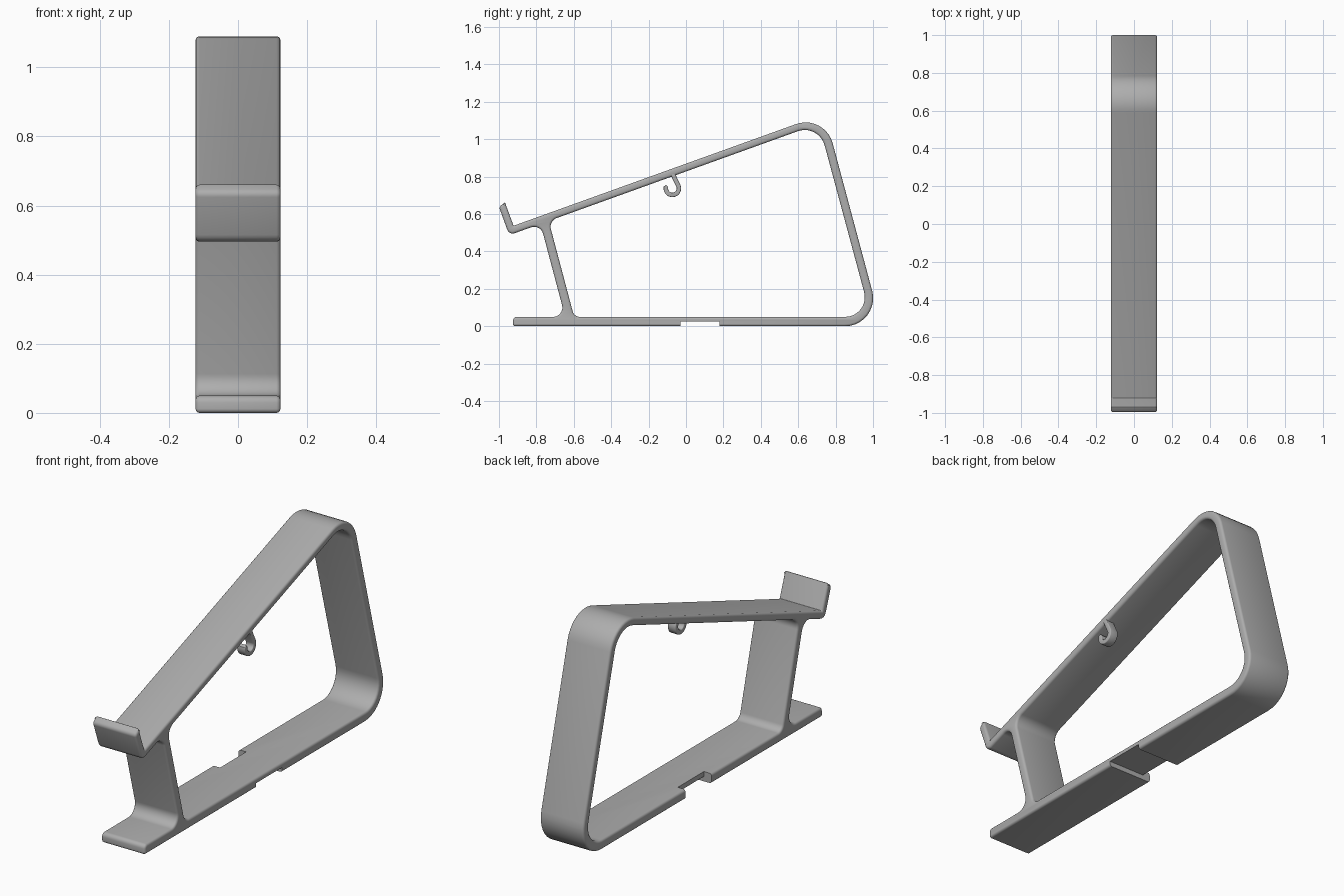
import bpy, bmesh, math
from mathutils import Matrix, Vector

if "Cube" in bpy.data.objects:
    bpy.data.objects.remove(bpy.data.objects["Cube"])

WIDTH, BEVEL = 0.246, 0.012
# Profile plane (u, v) maps to world (y, z); extrusion runs along x
SIDEWAYS = Matrix(((0, 0, 1, 0), (1, 0, 0, 0), (0, 1, 0, 0), (0, 0, 0, 1)))

grey = bpy.data.materials.new("satin_grey")
grey.use_nodes = True
COLOUR = (0.42, 0.42, 0.42, 1)
grey.diffuse_color = COLOUR
grey.node_tree.nodes["Principled BSDF"].inputs["Base Color"].default_value = COLOUR


def rounded(corners, steps=10):
    """Polygon of (y, z, radius) corners with each corner turned into an arc."""
    out = []
    for i, (y, z, r) in enumerate(corners):
        p = Vector((y, z))
        a = (Vector(corners[i - 1][:2]) - p).normalized()
        b = (Vector(corners[(i + 1) % len(corners)][:2]) - p).normalized()
        half = a.angle(b) / 2
        centre = p + (a + b).normalized() * r / math.sin(half)
        start = p + a * r / math.tan(half) - centre
        end = p + b * r / math.tan(half) - centre
        sweep = start.angle_signed(end)
        n = steps if r > 0.03 else 5
        for k in range(n + 1):
            out.append(centre + Matrix.Rotation(-sweep * k / n, 2) @ start)
    return out


def select_only(obj):
    bpy.ops.object.select_all(action="DESELECT")
    obj.select_set(True)
    bpy.context.view_layer.objects.active = obj


def extrude_profile(name, loops, width, bevel, x=0):
    """Filled outline with holes, extruded along x with rounded rims."""
    curve = bpy.data.curves.new(name, "CURVE")
    curve.dimensions, curve.fill_mode = "2D", "BOTH"
    curve.extrude, curve.bevel_depth = width / 2 - bevel, bevel
    curve.offset, curve.bevel_resolution = -bevel, 2
    for loop in loops:
        spline = curve.splines.new("POLY")
        spline.points.add(len(loop) - 1)
        for point, p in zip(spline.points, loop):
            point.co = (p[0], p[1], 0, 1)
        spline.use_cyclic_u = True
    obj = bpy.data.objects.new(name, curve)
    bpy.context.collection.objects.link(obj)
    select_only(obj)
    bpy.ops.object.convert(target="MESH")
    obj = bpy.context.object
    obj.name = name
    bm = bmesh.new()
    bm.from_mesh(obj.data)
    bmesh.ops.remove_doubles(bm, verts=bm.verts, dist=0.0002)
    bmesh.ops.transform(bm, matrix=Matrix.Translation((x, 0, 0)) @ SIDEWAYS, verts=bm.verts)
    bmesh.ops.recalc_face_normals(bm, faces=bm.faces)
    bm.to_mesh(obj.data)
    bm.free()
    obj.data.materials.clear()
    obj.data.materials.append(grey)
    return obj


def cut_box(obj, low, high):
    """Subtract an axis-aligned box given by two opposite corners."""
    low, high = Vector(low), Vector(high)
    bpy.ops.mesh.primitive_cube_add(size=1, location=(low + high) / 2)
    box = bpy.context.object
    box.scale = high - low
    box.hide_render = True
    bpy.context.view_layer.update()
    mod = obj.modifiers.new("notch", "BOOLEAN")
    mod.operation, mod.solver, mod.object = "DIFFERENCE", "EXACT", box
    select_only(obj)
    bpy.ops.object.modifier_apply(modifier=mod.name)
    bpy.data.objects.remove(box)


def finish(obj, degrees):
    select_only(obj)
    bpy.ops.object.shade_smooth_by_angle(angle=math.radians(degrees))


# Stand frame: foot, back post, sloping tray, front lip and front leg
outline = rounded([
    (-0.925, 0, 0.012), (1.046, 0, 0.15), (0.742, 1.136, 0.15),
    (-0.922, 0.537, 0.003), (-0.968, 0.662, 0.003), (-1.0, 0.638, 0.02),
    (-0.945, 0.487, 0.03), (-0.778, 0.547, 0.05), (-0.646, 0.05, 0.05),
    (-0.925, 0.05, 0.02)])
opening = rounded([
    (-0.598, 0.05, 0.04), (0.988, 0.05, 0.105),
    (0.71, 1.083, 0.11), (-0.734, 0.563, 0.05)])
frame = extrude_profile("stand_frame", [outline, opening], WIDTH, BEVEL)

# Cross joint: recess under the foot and notch in its right edge
cut_box(frame, (-0.3, -0.03, -0.1), (0.3, 0.18, 0.025))
cut_box(frame, (-0.3, -0.03, -0.1), (-0.08, 0.18, 0.1))
finish(frame, 35)

# Cable hook: a stroke that drops from the tray and curls forward
path = [Vector((-0.075, 0.825)), Vector((-0.058, 0.785))]
for k in range(19):
    angle = math.radians(20 - 215 * k / 18)
    path.append(Vector((-0.073, 0.737)) + 0.035 * Vector((math.cos(angle), math.sin(angle))))
left, right = [], []
for i, p in enumerate(path):
    along = (path[min(i + 1, len(path) - 1)] - path[max(i - 1, 0)]).normalized()
    side = Vector((-along.y, along.x)) * 0.012
    left.append(p + side)
    right.append(p - side)
tip = path[-1] + (path[-1] - path[-2]).normalized() * 0.01
hook = extrude_profile("cable_hook", [left + [tip] + right[::-1]], 0.045, 0.004, x=0.1)
finish(hook, 40)
